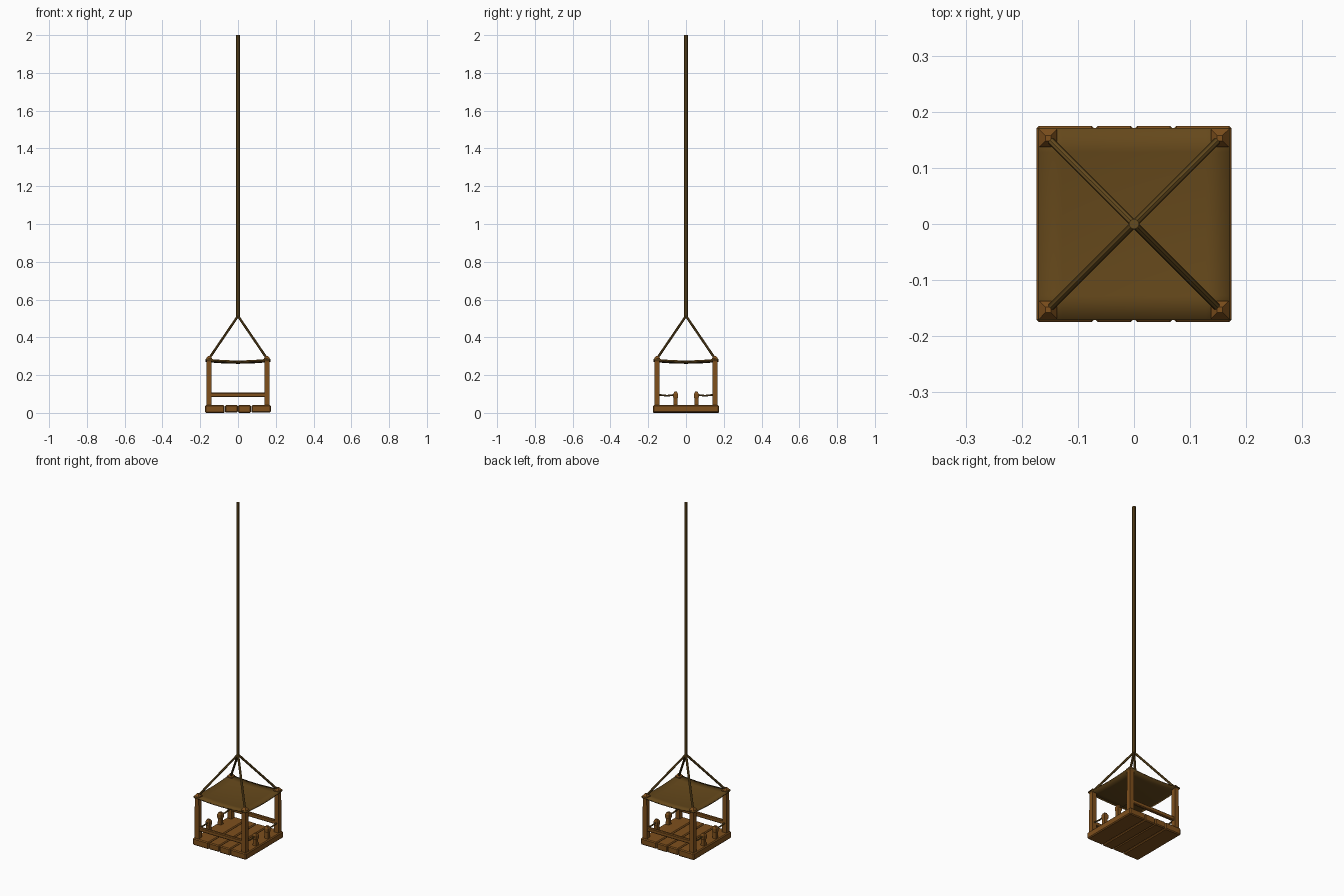
import bpy, bmesh
from mathutils import Vector

if "Cube" in bpy.data.objects:
    bpy.data.objects.remove(bpy.data.objects["Cube"])


def material(name, color):
    m = bpy.data.materials.new(name)
    m.diffuse_color = (*color, 1)
    m.use_nodes = True
    m.node_tree.nodes["Principled BSDF"].inputs["Base Color"].default_value = m.diffuse_color
    return m


WOOD = material("wood", (0.21, 0.08, 0.012))
ROPE = material("rope", (0.13, 0.07, 0.013))
CLOTH = material("cloth", (0.13, 0.065, 0.011))


def finish(bm, name, mat):
    bmesh.ops.recalc_face_normals(bm, faces=bm.faces)
    me = bpy.data.meshes.new(name)
    bm.to_mesh(me)
    bm.free()
    ob = bpy.data.objects.new(name, me)
    bpy.context.collection.objects.link(ob)
    me.materials.append(mat)
    return ob


def box(name, lo, hi, bevel=0.004):
    bm = bmesh.new()
    bmesh.ops.create_cube(bm, size=1)
    for v in bm.verts:
        v.co = Vector([(a + b) / 2 + c * (b - a) for a, b, c in zip(lo, hi, v.co)])
    if bevel:
        bmesh.ops.bevel(bm, geom=bm.edges[:], offset=bevel, segments=1, affect='EDGES')
    return finish(bm, name, WOOD)


def post(name, x, y, rings):
    # square post lofted through (z, half width) rings
    bm = bmesh.new()
    loops = [[bm.verts.new((x + a * h, y + b * h, z))
              for a, b in ((-1, -1), (1, -1), (1, 1), (-1, 1))] for z, h in rings]
    for l0, l1 in zip(loops, loops[1:]):
        for i in range(4):
            bm.faces.new((l0[i], l0[(i + 1) % 4], l1[(i + 1) % 4], l1[i]))
    bm.faces.new(loops[0])
    bm.faces.new(loops[-1])
    return finish(bm, name, WOOD)


def rod(name, p, q, r, mat=ROPE, sides=8):
    p, q = Vector(p), Vector(q)
    bm = bmesh.new()
    bmesh.ops.create_cone(bm, cap_ends=True, segments=sides, radius1=r, radius2=r,
                          depth=(q - p).length)
    rot = (q - p).to_track_quat('Z', 'Y')
    for v in bm.verts:
        v.co = rot @ v.co + (p + q) / 2
    return finish(bm, name, mat)


# floor planks
cuts = [-0.175, -0.07, 0, 0.07, 0.175]
for i, (a, b) in enumerate(zip(cuts, cuts[1:])):
    box(f"floor_plank_{i}", (a + 0.001, -0.175, 0.002 * (i % 2)),
        (b - 0.001, 0.175, 0.041), 0.005)

for sx in (-1, 1):
    for sy in (-1, 1):
        # corner post with pointed cap
        post("corner_post", 0.153 * sx, 0.153 * sy,
             [(0.035, 0.014), (0.19, 0.0135), (0.272, 0.0125), (0.279, 0.016),
              (0.288, 0.016), (0.302, 0.005)])
        # hanging rope leg
        rod("rope_leg", (0.153 * sx, 0.153 * sy, 0.288), (0, 0, 0.513), 0.0065)
        # short gate post and its sagging rope
        post("gate_post", 0.153 * sx, 0.055 * sy,
             [(0.035, 0.011), (0.075, 0.010), (0.082, 0.013), (0.10, 0.013), (0.112, 0.007)])
        mid = (0.153 * sx, 0.1 * sy, 0.091)
        rod("gate_rope", (0.153 * sx, 0.055 * sy, 0.096), mid, 0.0045, sides=6)
        rod("gate_rope", mid, (0.153 * sx, 0.148 * sy, 0.096), 0.0045, sides=6)

# front and back rails
for s, n in ((-1, "front_rail"), (1, "back_rail")):
    box(n, (-0.15, 0.153 * s - 0.009, 0.083), (0.15, 0.153 * s + 0.009, 0.107), 0.004)

# main rope
rod("main_rope", (0, 0, 0.508), (0, 0, 2.0), 0.0095)

# sagging canopy
bm = bmesh.new()
bmesh.ops.create_grid(bm, x_segments=8, y_segments=8, size=0.171)
for v in bm.verts:
    u, w = v.co.x / 0.171, v.co.y / 0.171
    v.co.z = 0.284 - 0.010 * (2 - u * u - w * w)
canopy = finish(bm, "canopy", CLOTH)
for p in canopy.data.polygons:
    p.use_smooth = True
sol = canopy.modifiers.new("thickness", 'SOLIDIFY')
sol.thickness = 0.008
sol.offset = 0
